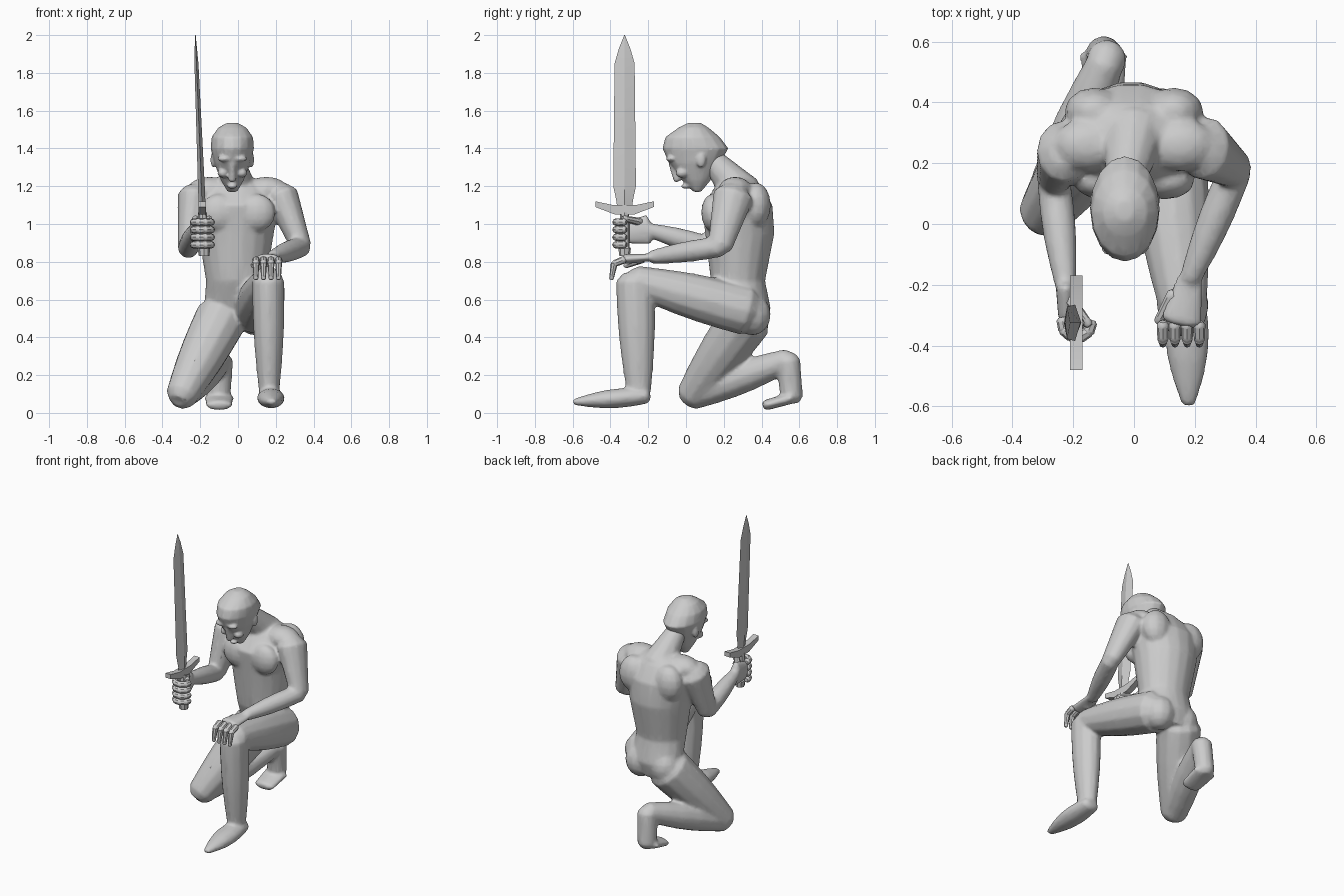
import bpy, bmesh, math
from mathutils import Vector

cube = bpy.data.objects.get("Cube")
if cube:
    bpy.data.objects.remove(cube, do_unlink=True)

grey = bpy.data.materials.new("stone grey")
grey.use_nodes = True
grey.diffuse_color = (0.6, 0.6, 0.6, 1)
grey.node_tree.nodes["Principled BSDF"].inputs["Base Color"].default_value = grey.diffuse_color


def finish(name, bm, angle=40):
    bmesh.ops.recalc_face_normals(bm, faces=bm.faces)
    mesh = bpy.data.meshes.new(name)
    bm.to_mesh(mesh)
    bm.free()
    mesh.materials.append(grey)
    obj = bpy.data.objects.new(name, mesh)
    bpy.context.collection.objects.link(obj)
    bpy.ops.object.select_all(action='DESELECT')
    obj.select_set(True)
    bpy.context.view_layer.objects.active = obj
    bpy.ops.object.shade_smooth_by_angle(angle=math.radians(angle))
    return obj


def loft(bm, sections, axis, sides):
    """Skin a closed tube of ellipses, each (centre, half width, half depth), all square to axis."""
    across = Vector((0, 0, 1)) if abs(axis.x) > 0.8 else Vector((1, 0, 0))
    across = (across - axis * across.dot(axis)).normalized()
    depth_dir = axis.cross(across)
    loops = []
    for centre, width, depth in sections:
        turn = [math.tau * k / sides for k in range(sides)]
        loops.append([bm.verts.new(centre + across * width * math.cos(a) + depth_dir * depth * math.sin(a))
                      for a in turn])
    for low, high in zip(loops, loops[1:]):
        for k in range(sides):
            following = (k + 1) % sides
            bm.faces.new((low[k], low[following], high[following], high[k]))
    bm.faces.new(loops[0])
    bm.faces.new(loops[-1])


def limb(bm, start, end, start_radius, end_radius, bulge=0.0, flatten=1.0, sides=12):
    """A tapered, round-ended tube whose middle swells by bulge."""
    start, end = Vector(start), Vector(end)
    axis = (end - start).normalized()
    steps = 5
    sections = []
    for i in range(steps + 1):
        t = i / steps
        radius = start_radius + (end_radius - start_radius) * t + bulge * math.sin(math.pi * t)
        sections.append((start.lerp(end, t), radius, radius * flatten))
    for place, (centre, width, depth), way in ((0, sections[0], -1), (len(sections) + 1, sections[-1], 1)):
        tip = centre + axis * way * min(width, depth) * 0.5
        sections.insert(place, (tip, width * 0.6, depth * 0.6))
    loft(bm, sections, axis, sides)


def stack(bm, rows, x, sides):
    """Level ellipses from rows of height, front, back and half width."""
    sections = [(Vector((x, (front + back) / 2, z)), half, (back - front) / 2)
                for z, front, back, half in rows]
    loft(bm, sections, Vector((0, 0, 1)), sides)


def ball(bm, centre, size):
    made = bmesh.ops.create_uvsphere(bm, u_segments=12, v_segments=8, radius=1)
    bmesh.ops.scale(bm, vec=size, verts=made["verts"])
    bmesh.ops.translate(bm, vec=centre, verts=made["verts"])


def blend(obj, voxel, steps):
    """Fuse overlapping volumes into one soft skin."""
    fuse = obj.modifiers.new("fuse", 'REMESH')
    fuse.mode, fuse.voxel_size, fuse.use_smooth_shade = 'VOXEL', voxel, True
    soften = obj.modifiers.new("soften", 'SMOOTH')
    soften.factor, soften.iterations = 0.5, steps
    simplify = obj.modifiers.new("simplify", 'DECIMATE')
    simplify.ratio = 0.3


# Torso and neck
body = bmesh.new()
stack(body, [(.45, .29, .42, .1), (.55, .2, .45, .17), (.7, .13, .42, .16), (.95, .1, .47, .2),
             (1.1, .08, .46, .23), (1.2, .16, .4, .18), (1.24, .2, .36, .1)], -.01, 18)
limb(body, (0, .3, 1.16), (-.03, .13, 1.35), .11, .06)
for side in (-1, 1):
    chest, shoulder_blade = (side * .1, .14, 1.06), (side * .13, .37, 1.1)
    buttock, collar = (side * .09, .35, .52), (side * .15, .26, 1.18)
    ball(body, chest, (.1, .06, .1))
    ball(body, shoulder_blade, (.1, .08, .12))
    ball(body, buttock, (.1, .1, .11))
    ball(body, collar, (.12, .09, .07))

# Left arm resting on the knee
left_shoulder, left_elbow = (.23, .25, 1.15), (.335, .18, .88)
left_wrist, left_knuckles = (.185, -.18, .825), (.155, -.32, .815)
limb(body, left_shoulder, left_elbow, .09, .055, flatten=1.2)
limb(body, left_elbow, left_wrist, .055, .036, bulge=.01)
limb(body, left_wrist, left_knuckles, .045, .07, flatten=.4)

# Right arm holding the grip
right_shoulder, right_elbow = (-.23, .24, 1.15), (-.265, .15, .87)
right_wrist, right_knuckles = (-.225, -.2, .97), (-.225, -.31, .955)
limb(body, right_shoulder, right_elbow, .09, .055, flatten=1.2)
limb(body, right_elbow, right_wrist, .055, .036, bulge=.01)
limb(body, right_wrist, right_knuckles, .033, .025, flatten=2.5)

# Left leg planted in front
left_hip, left_knee, left_ankle = (.1, .32, .54), (.16, -.27, .7), (.165, -.25, .12)
left_heel, left_toe = (.17, -.21, .09), (.18, -.59, .058)
limb(body, left_hip, left_knee, .13, .08, bulge=.015)
limb(body, left_knee, left_ankle, .085, .055, bulge=.01, flatten=1.2)
limb(body, left_heel, left_toe, .06, .025, bulge=.03, flatten=.7)

# Right leg kneeling
right_hip, right_knee, right_ankle = (-.09, .32, .5), (-.3, .03, .09), (-.09, .54, .28)
right_sole, right_toe = (-.1, .56, .08), (-.1, .42, .04)
limb(body, right_hip, right_knee, .14, .085, bulge=.01)
limb(body, right_knee, right_ankle, .075, .06, bulge=.02)
limb(body, right_ankle, right_sole, .065, .06)
limb(body, right_sole, right_toe, .08, .07, flatten=.4)
blend(finish("body", body), .011, 5)

# Head: bowed skull with nose, brow, cheeks and ears
head = bmesh.new()
middle = -.03
stack(head, [(1.17, .04, .08, .025), (1.23, -.02, .13, .06), (1.32, -.09, .18, .095), (1.4, -.125, .225, .115),
             (1.46, -.11, .18, .11), (1.51, -.04, .12, .075), (1.535, .01, .08, .03)], middle, 16)
limb(head, (middle, -.08, 1.32), (middle, -.045, 1.235), .013, .022)
ball(head, (middle, 0, 1.2), (.026, .026, .014))
for side in (-1, 1):
    brow, cheek = (middle + side * .04, -.08, 1.345), (middle + side * .05, -.02, 1.27)
    ear = (middle + side * .1, .08, 1.34)
    ball(head, brow, (.04, .026, .016))
    ball(head, cheek, (.03, .035, .025))
    ball(head, ear, (.016, .026, .042))
blend(finish("head", head), .008, 3)

# Left hand fingers draped over the knee
fingers = bmesh.new()
for i in range(4):
    knuckle = Vector((.095 + .04 * i, -.33, .81))
    bend = knuckle + Vector((0, -.05, -.02))
    tip = bend + Vector((0, -.015, -.08))
    limb(fingers, knuckle, bend, .02, .018, sides=8)
    limb(fingers, bend, tip, .018, .012, sides=8)
limb(fingers, (.13, -.23, .815), (.08, -.32, .78), .022, .015, sides=8)
finish("left_fingers", fingers)

# Right hand fingers curled round the grip
fingers = bmesh.new()
for i in range(4):
    centre = Vector((-.188, -.325, 1.01 - .04 * i))
    joints = [centre + Vector((math.cos(math.radians(a)), math.sin(math.radians(a)), 0)) * .048
              for a in range(170, 370, 38)]
    for joint, following in zip(joints, joints[1:]):
        limb(fingers, joint, following, .02, .019, sides=8)
limb(fingers, (-.22, -.24, 1.01), (-.15, -.33, 1.03), .022, .015, sides=8)
finish("right_fingers", fingers)


# Sword, leaning slightly outward as it rises
def lean(z):
    return -.19 - (z - 1.1) * .04


blade = bmesh.new()
diamonds = [(Vector((lean(z), -.325, z)), width * thickness, width) for z, width, thickness in
            ((1.06, .035, .4), (1.13, .045, .4), (1.2, .06, .3), (1.85, .053, .2), (1.93, .03, .2), (2, .002, 1))]
loft(blade, diamonds, Vector((0, 0, 1)), 4)
finish("sword_blade", blade, 15)

guard = bmesh.new()
half = [(.05, 1.05), (.155, 1.09), (.155, 1.12), (.06, 1.1)]
outline = half + [(-y, z) for y, z in reversed(half)]
face = guard.faces.new([guard.verts.new((-.21, y - .325, z)) for y, z in outline])
made = bmesh.ops.extrude_face_region(guard, geom=[face])
bmesh.ops.translate(guard, vec=(.04, 0, 0), verts=[v for v in made["geom"] if isinstance(v, bmesh.types.BMVert)])
finish("sword_guard", guard, 15)

grip = bmesh.new()
loft(grip, [(Vector((lean(z), -.325, z)), radius, radius) for z, radius in
            ((.83, .028), (.87, .033), (.88, .026), (1.06, .024))], Vector((0, 0, 1)), 8)
finish("sword_grip", grip, 30)
